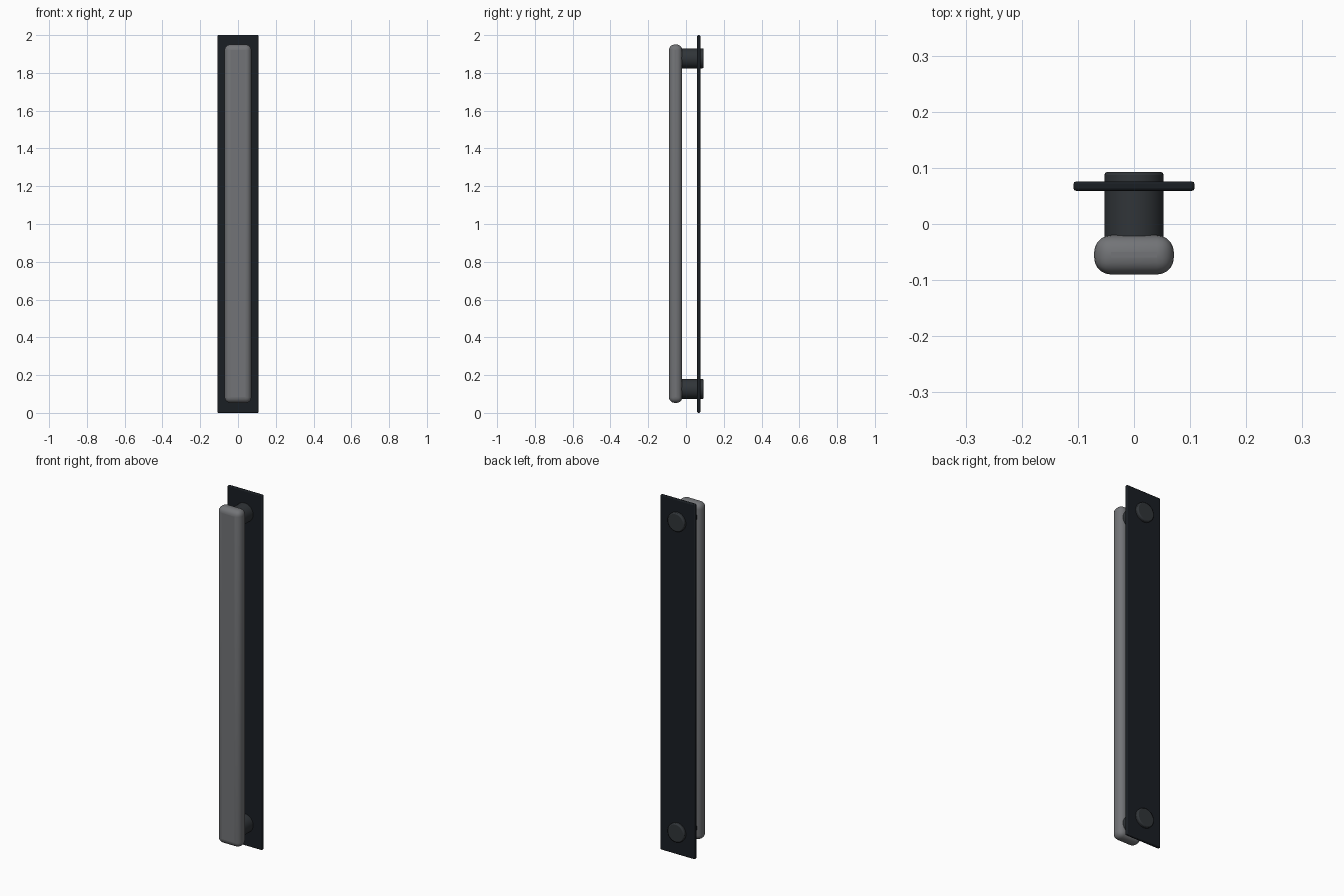
import bpy, math

if "Cube" in bpy.data.objects:
    bpy.data.objects.remove(bpy.data.objects["Cube"])


def material(name, rgb):
    m = bpy.data.materials.new(name)
    m.diffuse_color = (*rgb, 1)
    m.use_nodes = True
    m.node_tree.nodes["Principled BSDF"].inputs["Base Color"].default_value = m.diffuse_color
    return m


def finish(ob, name, mat, radius, segments):
    # rounded edges, smooth shading and colour
    ob.name = name
    bpy.ops.object.transform_apply(location=False, rotation=True, scale=True)
    mod = ob.modifiers.new("round", 'BEVEL')
    mod.width = radius
    mod.segments = segments
    mod.limit_method = 'ANGLE'
    bpy.ops.object.shade_smooth_by_angle(angle=math.radians(35))
    ob.data.materials.append(mat)


def box(name, lo, hi, mat, radius, segments):
    centre = [(a + b) / 2 for a, b in zip(lo, hi)]
    bpy.ops.mesh.primitive_cube_add(size=1, location=centre)
    ob = bpy.context.object
    ob.scale = [b - a for a, b in zip(lo, hi)]
    finish(ob, name, mat, radius, segments)


grey = material("bar_grey", (0.17, 0.175, 0.185))
black = material("plate_black", (0.01, 0.013, 0.017))
dark = material("post_dark", (0.03, 0.035, 0.04))

# long rounded grip in front of a thin backing plate
box("grip_bar", (-0.071, -0.09, 0.053), (0.071, -0.02, 1.95), grey, 0.03, 5)
box("back_plate", (-0.108, 0.059, 0), (0.108, 0.076, 2), black, 0.005, 2)

# round standoffs running from the grip through the plate
y0, y1 = -0.045, 0.093
for name, z in (("lower_standoff", 0.127), ("upper_standoff", 1.877)):
    bpy.ops.mesh.primitive_cylinder_add(vertices=32, radius=0.053, depth=y1 - y0,
                                        location=(0, (y0 + y1) / 2, z),
                                        rotation=(math.pi / 2, 0, 0))
    finish(bpy.context.object, name, dark, 0.006, 2)
